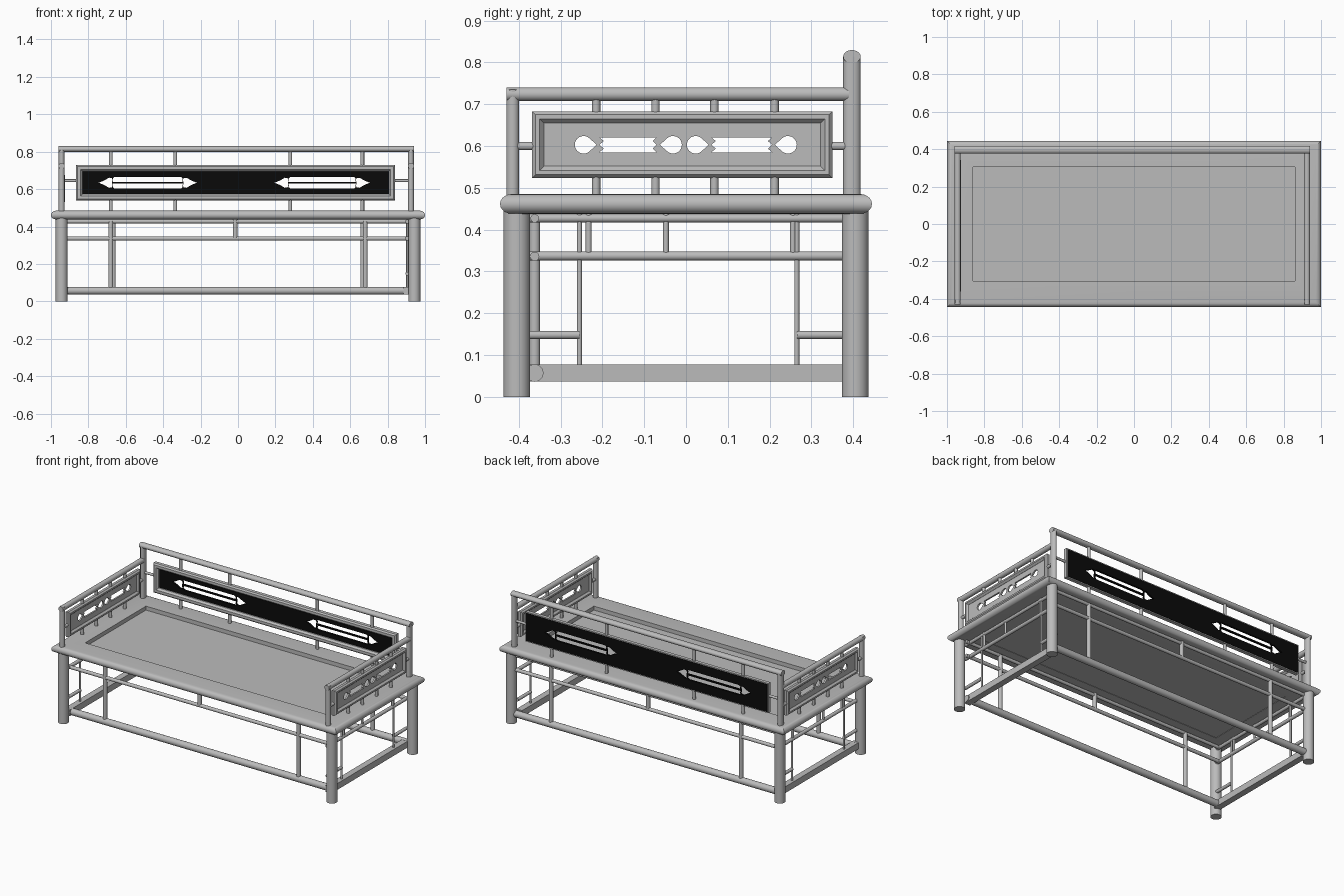
import bpy, bmesh, math
from mathutils import Vector, Matrix

if "Cube" in bpy.data.objects:
    bpy.data.objects.remove(bpy.data.objects["Cube"])


def material(name, rgb):
    m = bpy.data.materials.new(name)
    m.use_nodes = True
    m.diffuse_color = (*rgb, 1)
    m.node_tree.nodes["Principled BSDF"].inputs["Base Color"].default_value = (*rgb, 1)
    return m


GREY = material("grey_wood", (0.5, 0.5, 0.5))
BLACK = material("black_lacquer", (0.003, 0.003, 0.003))
parts = []

# Panel planes: local (u, v, depth) to world
BACK = Matrix(((1, 0, 0, 0), (0, 0, 1, 0), (0, 1, 0, 0), (0, 0, 0, 1)))
SIDE = Matrix(((0, 0, 1, 0), (1, 0, 0, 0), (0, 1, 0, 0), (0, 0, 0, 1)))
FLAT = Matrix.Identity(4)


def add(name, bm, mat=GREY):
    me = bpy.data.meshes.new(name)
    bmesh.ops.recalc_face_normals(bm, faces=bm.faces)
    bm.to_mesh(me)
    bm.free()
    me.materials.append(mat)
    ob = bpy.data.objects.new(name, me)
    bpy.context.collection.objects.link(ob)
    parts.append(ob)
    return ob


def rod(name, a, b, r, squash=1.0):
    """Round bar from a to b; squash thins it along its local x."""
    a, b = Vector(a), Vector(b)
    d = b - a
    bm = bmesh.new()
    bmesh.ops.create_cone(bm, cap_ends=True, segments=20, radius1=r, radius2=r, depth=d.length)
    rot = Vector((0, 0, 1)).rotation_difference(d).to_matrix().to_4x4()
    bm.transform(Matrix.Translation((a + b) / 2) @ rot @ Matrix.Diagonal((squash, 1, 1, 1)))
    return add(name, bm)


def box(name, lo, hi):
    lo, hi = Vector(lo), Vector(hi)
    bm = bmesh.new()
    bmesh.ops.create_cube(bm, size=1)
    bm.transform(Matrix.Translation((lo + hi) / 2) @ Matrix.Diagonal((*(hi - lo), 1)))
    return add(name, bm)


def frame(name, plane, u, v, profile):
    """Mitred rectangular frame; profile is a closed loop of (inset, depth)."""
    bm = bmesh.new()
    rings = []
    for i, d in profile:
        pts = ((u[0] + i, v[0] + i), (u[1] - i, v[0] + i), (u[1] - i, v[1] - i), (u[0] + i, v[1] - i))
        rings.append([bm.verts.new(plane @ Vector((p, q, d))) for p, q in pts])
    for k, ring in enumerate(rings):
        prev = rings[k - 1]
        for j in range(4):
            bm.faces.new((prev[j - 1], prev[j], ring[j], ring[j - 1]))
    return add(name, bm)


def pierced_panel(name, plane, u, v, depth, thick, holes, mat):
    """Flat board with outlined holes."""
    cu = bpy.data.curves.new(name, "CURVE")
    cu.dimensions, cu.fill_mode, cu.extrude = "2D", "BOTH", thick / 2
    for loop in [[(u[0], v[0]), (u[1], v[0]), (u[1], v[1]), (u[0], v[1])]] + holes:
        sp = cu.splines.new("POLY")
        sp.points.add(len(loop) - 1)
        for pt, (p, q) in zip(sp.points, loop):
            pt.co = (p, q, 0, 1)
        sp.use_cyclic_u = True
    tmp = bpy.data.objects.new(name, cu)
    me = bpy.data.meshes.new_from_object(tmp)
    bm = bmesh.new()
    bm.from_mesh(me)
    bpy.data.objects.remove(tmp)
    bpy.data.meshes.remove(me)
    bm.transform(plane @ Matrix.Translation((0, 0, depth)))
    return add(name, bm, mat)


def teardrop(c, v, r, way):
    """Round hole with a point towards way (+1 or -1)."""
    arc = [math.radians(50 + 260 * k / 18) for k in range(19)]
    return [(c + way * r * math.cos(t), v + r * math.sin(t)) for t in arc] + [(c + way * r * 1.5, v)]


def spade(tip, v, way):
    """Leaf hole with its point at tip and a notched base."""
    half = [(0.03, 0.012), (0.055, 0.027), (0.07, 0.025), (0.078, 0.014), (0.072, 0.005)]
    upper = [(tip - way * a, v + b) for a, b in half]
    lower = [(tip - way * a, v - b) for a, b in reversed(half)]
    return [(tip, v)] + upper + lower


def notched_slot(a, b, v, h):
    n = 0.01
    return [(a, v - h), (b, v - h), (b - n, v - h / 2), (b, v), (b - n, v + h / 2), (b, v + h),
            (a, v + h), (a + n, v + h / 2), (a, v), (a + n, v - h / 2)]


# Seat: rounded mitred border around a sunken board
arc = [math.radians(a) for a in range(90, 271, 18)]
rail = [(0.028 + 0.028 * math.cos(t), 0.4615 + 0.0235 * math.sin(t)) for t in arc]
frame("seat_border", FLAT, (-1, 1), (-0.445, 0.445), rail + [(0.14, 0.438), (0.14, 0.485)])
box("seat_board", (-0.87, -0.345, 0.44), (0.87, 0.345, 0.46))

# Legs and long-side framing
for sx in (-1, 1):
    for sy in (-1, 1):
        rod("leg", (sx * 0.943, sy * 0.405, 0), (sx * 0.943, sy * 0.405, 0.45), 0.032)

for label, y, px in (("front", -0.362, 0.68), ("back", 0.4, 0.667)):
    rod(label + "_bottom_rail", (-0.93, y, 0.057), (0.93, y, 0.057), 0.021)
    rod(label + "_middle_rail", (-0.93, y, 0.336), (0.93, y, 0.336), 0.011)
    rod(label + "_upper_rail", (-0.93, y, 0.427), (0.93, y, 0.427), 0.01)
    rod(label + "_short_post", (-0.015, y, 0.336), (-0.015, y, 0.44), 0.012)
    for s in (-1, 1):
        rod(label + "_post", (s * px, y, 0.06), (s * px, y, 0.43), 0.013, 1)

# End framing below the seat
for x in (-0.93, 0.905):
    box("end_bottom_rail", (x - 0.02, -0.385, 0.037), (x + 0.02, 0.38, 0.077))
    rod("end_middle_rail", (x, -0.4, 0.337), (x, 0.4, 0.337), 0.011)
    rod("end_upper_rail", (x, -0.4, 0.427), (x, 0.4, 0.427), 0.01)
    for y, outer in ((-0.255, -0.4), (0.265, 0.4)):
        rod("end_post", (x, y, 0.07), (x, y, 0.44), 0.006)
        rod("end_low_rail", (x, outer, 0.148), (x, y, 0.148), 0.01)
    for y in (-0.233, -0.048, 0.256):
        rod("end_short_post", (x, y, 0.337), (x, y, 0.44), 0.007)

# Back rest: posts, top rail, struts, framed pierced panel
BY = 0.397
rod("back_top_rail", (-0.96, BY, 0.814), (0.94, BY, 0.814), 0.021, 0.75)
for x in (-0.943, 0.925):
    rod("back_post", (x, BY, 0.47), (x, BY, 0.814), 0.021, 0.75)
for x in (-0.68, -0.335, 0.28, 0.665):
    for lo, hi in ((0.48, 0.55), (0.72, 0.81)):
        rod("back_strut", (x, BY, lo), (x, BY, hi), 0.01)
for a, b in ((-0.943, -0.85), (0.83, 0.925)):
    rod("back_side_strut", (a, BY, 0.645), (b, BY, 0.645), 0.008)

back_u, back_v = (-0.865, 0.84), (0.54, 0.728)
frame("back_panel_frame", BACK, back_u, back_v,
      [(0, 0.41), (0, 0.388), (0.008, 0.38), (0.024, 0.38), (0.034, 0.392), (0.034, 0.41)])
MID = 0.634
holes = []
for a, b in ((-0.66, -0.305), (0.28, 0.62)):
    holes += [spade(a - 0.085, MID, -1), spade(b + 0.085, MID, 1)]
    for s in (-1, 1):
        near, far = MID + s * 0.004, MID + s * 0.031
        holes.append([(a - 0.01, near), (b + 0.01, near), (b + 0.01, far - s * 0.008), (b, far),
                      (a, far), (a - 0.01, far - s * 0.008)])
pierced_panel("back_panel", BACK, (back_u[0] + 0.006, back_u[1] - 0.006), (back_v[0] + 0.006, back_v[1] - 0.006),
              0.406, 0.012, holes, BLACK)

# Arm rests: post, top rail, struts, framed pierced panel
for x in (-0.943, 0.925):
    rod("arm_top_rail", (x, -0.43, 0.724), (x, 0.39, 0.724), 0.0165)
    rod("arm_front_post", (x, -0.4145, 0.47), (x, -0.4145, 0.735), 0.0155)
    for y in (-0.215, -0.073, 0.068, 0.212):
        for lo, hi in ((0.48, 0.54), (0.67, 0.72)):
            rod("arm_strut", (x, y, lo), (x, y, hi), 0.01)
    for a, b in ((-0.41, -0.36), (0.34, 0.39)):
        rod("arm_side_strut", (x, a, 0.6), (x, b, 0.6), 0.01)
    frame("arm_panel_frame", SIDE, (-0.368, 0.35), (0.524, 0.683),
          [(0, x - 0.008), (0.008, x - 0.017), (0.018, x - 0.017), (0.028, x - 0.006),
           (0.028, x + 0.006), (0.018, x + 0.017), (0.008, x + 0.017), (0, x + 0.008)])
    v = 0.603
    holes = [teardrop(-0.245, v, 0.021, 1), teardrop(-0.031, v, 0.021, -1),
             teardrop(0.023, v, 0.021, 1), teardrop(0.244, v, 0.021, -1),
             notched_slot(-0.207, -0.07, v, 0.018), notched_slot(0.061, 0.206, v, 0.018)]
    pierced_panel("arm_panel", SIDE, (-0.345, 0.327), (0.548, 0.66), x, 0.01, holes, GREY)

# Smooth the round parts, keeping hard edges
bpy.ops.object.select_all(action="DESELECT")
for ob in parts:
    ob.select_set(True)
bpy.context.view_layer.objects.active = parts[0]
bpy.ops.object.shade_smooth_by_angle(angle=math.radians(30))
